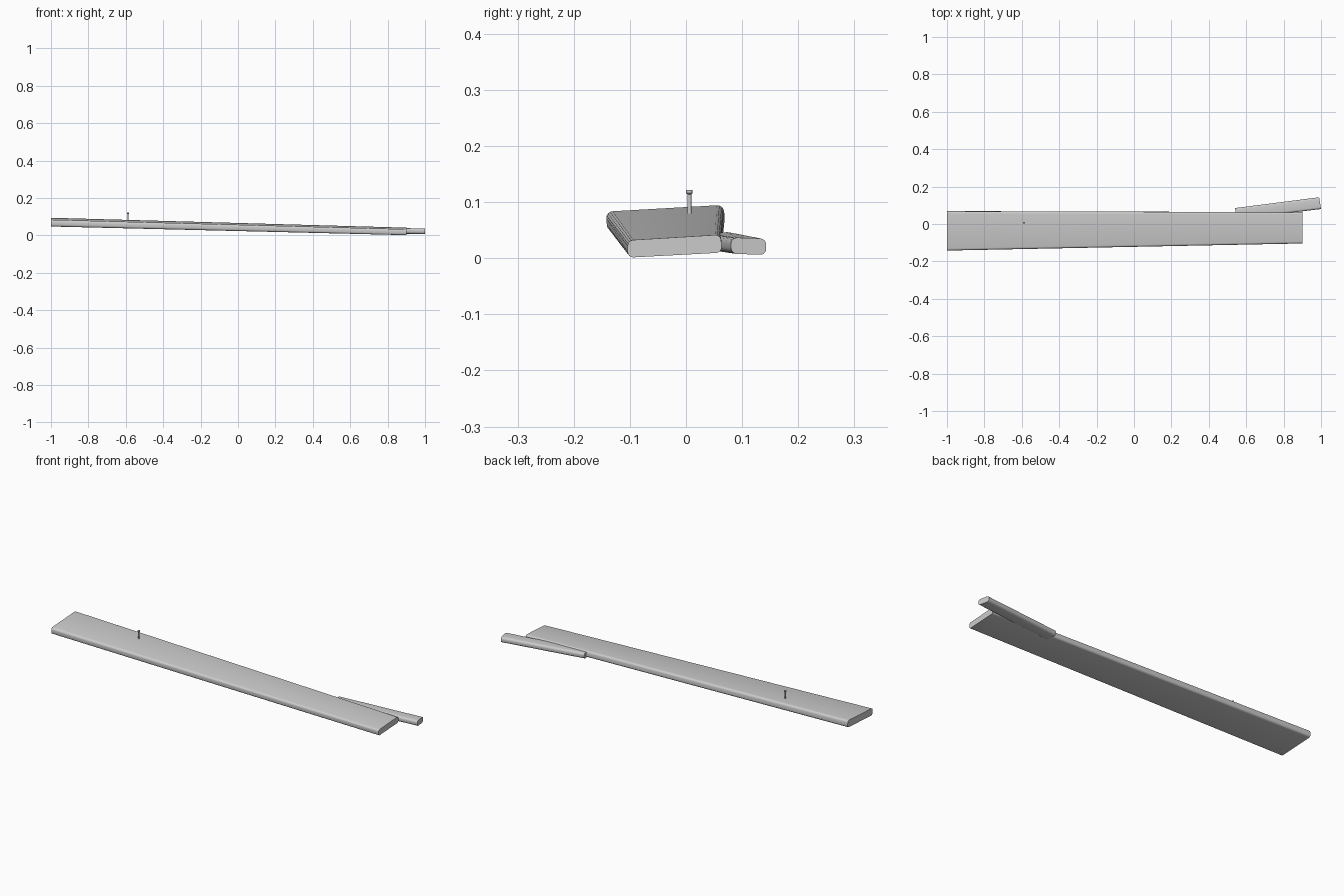
import bpy, bmesh, math
from mathutils import Vector

if "Cube" in bpy.data.objects:
    bpy.data.objects.remove(bpy.data.objects["Cube"])

grey = bpy.data.materials.new("light_grey")
grey.diffuse_color = (0.6, 0.6, 0.6, 1)
grey.use_nodes = True
grey.node_tree.nodes["Principled BSDF"].inputs["Base Color"].default_value = grey.diffuse_color


def finish(bm, name):
    bmesh.ops.recalc_face_normals(bm, faces=bm.faces[:])
    me = bpy.data.meshes.new(name)
    bm.to_mesh(me)
    bm.free()
    ob = bpy.data.objects.new(name, me)
    bpy.context.collection.objects.link(ob)
    me.materials.append(grey)
    bpy.context.view_layer.objects.active = ob
    ob.select_set(True)
    bpy.ops.object.shade_smooth_by_angle(angle=math.radians(32))
    ob.select_set(False)
    return ob


def rounded_section(x0, x1, corners, r, steps=4):
    """Quad section (y, z corners in order) with rounded corners; x0 at corner 0, x1 at corner 1."""
    pts = []
    xs = (x0, x1, x1, x0)
    c = [Vector((x, y, z)) for x, (y, z) in zip(xs, corners)]
    for i in range(4):
        p = c[i]
        a = p + (c[i - 1] - p).normalized() * r
        b = p + (c[(i + 1) % 4] - p).normalized() * r
        for k in range(steps + 1):
            t = k / steps * math.pi / 2
            # elliptical arc between the two tangent points
            pts.append(a + b - p + (p - b) * math.cos(t) + (p - a) * math.sin(t))
    return pts


def loft(name, sections):
    bm = bmesh.new()
    rings = [[bm.verts.new(p) for p in s] for s in sections]
    n = len(rings[0])
    for r0, r1 in zip(rings, rings[1:]):
        for i in range(n):
            bm.faces.new((r0[i], r0[(i + 1) % n], r1[(i + 1) % n], r1[i]))
    bm.faces.new(rings[0][::-1])
    bm.faces.new(rings[-1])
    return finish(bm, name)


# Long tapering board, sloping down towards +x
loft("main_board", [
    rounded_section(-1, -1, [(-0.14, 0.047), (0.07, 0.058), (0.067, 0.095), (-0.143, 0.083)], 0.012),
    rounded_section(0.9, 0.9, [(-0.104, 0.001), (0.064, 0.010), (0.062, 0.042), (-0.104, 0.032)], 0.010),
])

# Short side strip, splayed out from the back edge
loft("side_strip", [
    rounded_section(0.548, 0.54, [(0.025, 0.015), (0.085, 0.018), (0.085, 0.047), (0.025, 0.044)], 0.011),
    rounded_section(1.0, 0.99, [(0.080, 0.008), (0.143, 0.006), (0.143, 0.035), (0.080, 0.037)], 0.011),
])

# Small upright pin with a wider head
bm = bmesh.new()
profile = [(0.0037, 0.07), (0.0037, 0.114), (0.0058, 0.116), (0.0058, 0.122)]
rings = []
for rad, z in profile:
    rings.append([bm.verts.new((-0.588 + rad * math.cos(k * math.pi / 8),
                                0.006 + rad * math.sin(k * math.pi / 8), z)) for k in range(16)])
for r0, r1 in zip(rings, rings[1:]):
    for i in range(16):
        bm.faces.new((r0[i], r0[(i + 1) % 16], r1[(i + 1) % 16], r1[i]))
bm.faces.new(rings[0][::-1])
bm.faces.new(rings[-1])
finish(bm, "pin")
